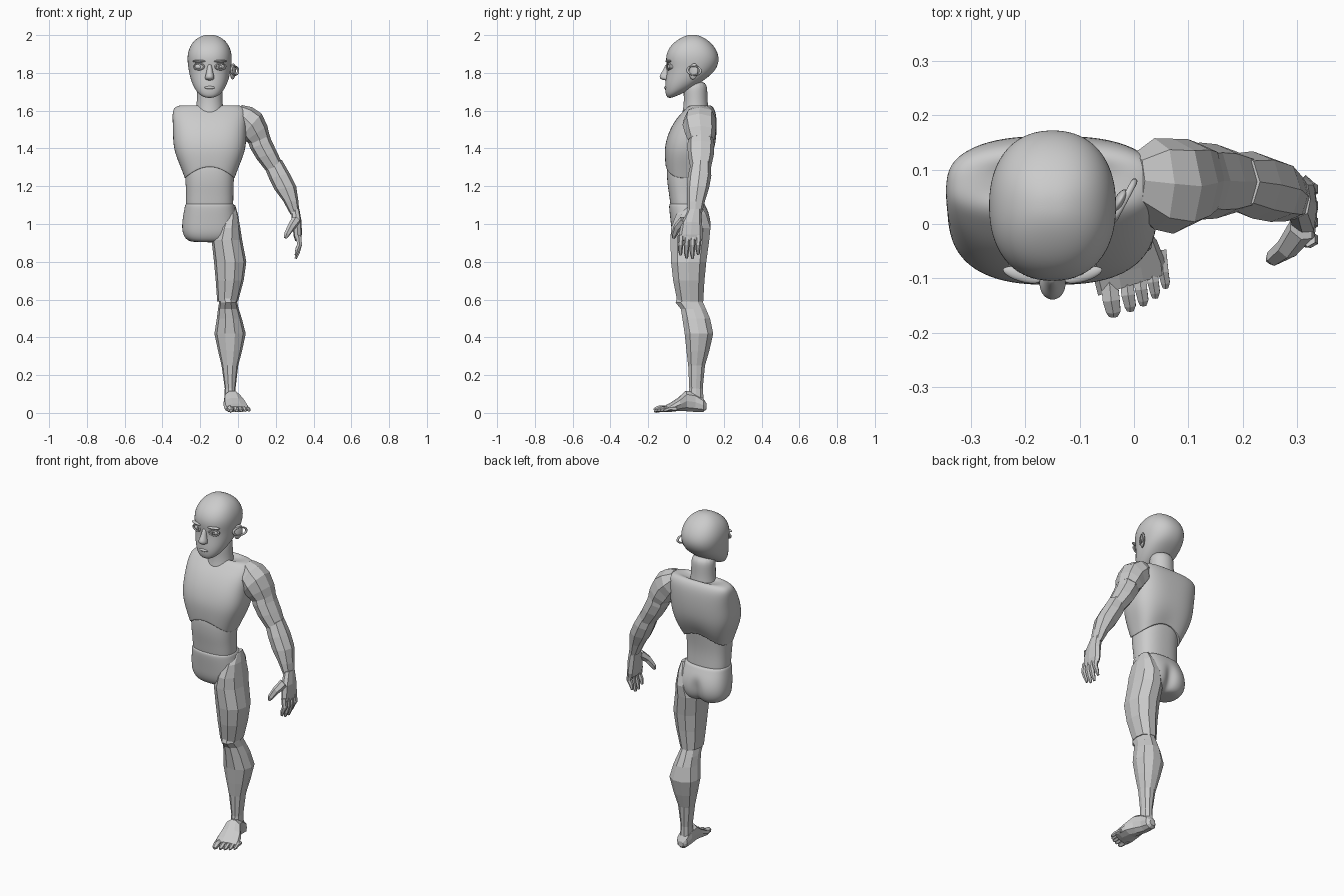
import bpy, bmesh, math
from mathutils import Vector

MID = -0.15  # centre line of head and torso
grey = bpy.data.materials.new("clay grey")
grey.diffuse_color = (0.6, 0.6, 0.6, 1)


def loft(name, rings, n=8, p=2.0, smooth=False, shape=None):
    """Skin (centre, u, v) rings into a closed body; p > 2 squares the section."""
    bm = bmesh.new()
    rows = []
    for c, u, v in rings:
        row = []
        for i in range(n):
            a = 2 * math.pi * i / n
            ca, sa = math.cos(a), math.sin(a)
            k = (abs(ca) ** p + abs(sa) ** p) ** (-1 / p)
            co = Vector(c) + Vector(u) * ca * k + Vector(v) * sa * k
            row.append(bm.verts.new(shape(co) if shape else co))
        rows.append(row)
    for r, s in zip(rows, rows[1:]):
        for i in range(n):
            j = (i + 1) % n
            bm.faces.new((r[i], r[j], s[j], s[i]))
    bm.faces.new(rows[0])
    bm.faces.new(rows[-1])
    bmesh.ops.recalc_face_normals(bm, faces=bm.faces)
    for f in bm.faces:
        f.smooth = smooth
    me = bpy.data.meshes.new(name)
    bm.to_mesh(me)
    bm.free()
    me.materials.append(grey)
    ob = bpy.data.objects.new(name, me)
    bpy.context.collection.objects.link(ob)
    if smooth:
        ob.modifiers.new("round", 'SUBSURF').levels = 2
        ob.modifiers["round"].render_levels = 2
    return ob


def level(z, x0, x1, y0, y1, tilt=0):
    """Horizontal ring from its x and y limits; tilt lifts the back edge."""
    return (((x0 + x1) / 2, (y0 + y1) / 2, z), ((x1 - x0) / 2, 0, 0), (0, (y1 - y0) / 2, tilt))


def body(z, half, y0, y1, tilt=0):
    return level(z, MID - half, MID + half, y0, y1, tilt)


def slant(ox, oz, ix, iz, y0, y1):
    """Arm ring between an outer and an inner point."""
    return (((ox + ix) / 2, (y0 + y1) / 2, (oz + iz) / 2),
            ((ox - ix) / 2, 0, (oz - iz) / 2), (0, (y1 - y0) / 2, 0))


def upright(y, x0, x1, z0, z1, skew=0):
    """Foot ring facing forward; skew moves the outer side back."""
    return (((x0 + x1) / 2, y, (z0 + z1) / 2), ((x1 - x0) / 2, skew, 0), (0, 0, (z1 - z0) / 2))


def digit(name, pts, radii):
    """Six sided finger or toe along a path."""
    pts = [Vector(q) for q in pts]
    rings = []
    for i, q in enumerate(pts):
        d = (pts[min(i + 1, len(pts) - 1)] - pts[max(i - 1, 0)]).normalized()
        u = d.cross(Vector((1, 0, 0))).normalized()
        rings.append((q, u * radii[i], d.cross(u) * radii[i]))
    return loft(name, rings, 6)


def finish(name, scale=None):
    ob = bpy.context.object
    ob.name = name
    if scale:
        ob.scale = scale
    ob.data.materials.append(grey)
    for f in ob.data.polygons:
        f.use_smooth = True
    return ob


def ball(name, loc, scale, rot=(0, 0, 0)):
    bpy.ops.mesh.primitive_uv_sphere_add(segments=20, ring_count=12, radius=1, location=loc, rotation=rot)
    return finish(name, scale)


def rim(name, loc, major, minor, scale, rot):
    bpy.ops.mesh.primitive_torus_add(major_segments=24, minor_segments=8, major_radius=major,
                                     minor_radius=minor, location=loc, rotation=rot)
    return finish(name, scale)


# head and neck
loft("head", [body(*r) for r in (
    (1.678, .022, -.078, -.02, .012), (1.693, .056, -.1, .03, .025), (1.72, .08, -.11, .08, .03),
    (1.755, .097, -.112, .12, .025), (1.79, .107, -.106, .148, .015), (1.83, .114, -.1, .167, .005),
    (1.87, .119, -.108, .176), (1.91, .116, -.102, .168), (1.95, .1, -.078, .143),
    (1.98, .073, -.038, .108), (1.998, .038, .0, .07), (2.002, .012, .025, .045))], 24, 2.3, True)
loft("neck", [body(*r) for r in (
    (1.56, .085, -.03, .13), (1.6, .075, -.018, .122), (1.65, .069, -.012, .115),
    (1.7, .069, -.015, .115), (1.76, .066, -.01, .11))], 16, 2, True)

# face
loft("nose", [body(*r) for r in (
    (1.85, .012, -.108, -.08), (1.81, .016, -.124, -.08), (1.782, .026, -.146, -.08),
    (1.766, .026, -.136, -.08), (1.76, .012, -.115, -.08))], 10, 2, True)
ball("lips", (MID, -.104, 1.722), (.028, .012, .009))
for side, s in (("right", -1), ("left", 1)):
    x = MID + s * .057
    turn = (math.radians(90), 0, s * math.radians(18))
    rim(side + "_eyelids", (x, -.092, 1.833), .028, .005, (1, .6, 1), turn)
    ball(side + "_eyeball", (x, -.074, 1.833), (.024, .024 if s > 0 else .02, .017))
    ball(side + "_brow", (x, -.094, 1.862), (.036, .012, .007), (0, 0, s * .3))
rim("left_iris", (-.093, -.097, 1.833), .008, .002, None, (math.radians(90), 0, .3))

# single ear
tilt = (math.radians(-8), 0, math.radians(-28))
ball("ear", (-.027, .04, 1.808), (.011, .026, .043), tilt)
rim("ear_rim", (-.018, .043, 1.812), .034, .006, (1.15, .7, 1),
    (math.radians(90), math.radians(5), math.radians(62)))


# torso, with the ribcage edge arched over the belly
def arch(co):
    w = max(0, min(1, (1.42 - co.z) / .17))
    co.z += .065 * w * max(0, 1 - ((co.x - MID) / .135) ** 2)
    return co


loft("chest", [body(*r) for r in (
    (1.245, .118, -.09, .09), (1.235, .131, -.106, .102), (1.245, .133, -.108, .105),
    (1.31, .157, -.112, .13), (1.38, .186, -.113, .148), (1.44, .194, -.106, .158),
    (1.5, .194, -.086, .163), (1.56, .197, -.05, .162), (1.6, .196, -.012, .155),
    (1.625, .18, .012, .14), (1.632, .13, .035, .12), (1.61, .06, .04, .1))], 28, 2.9, True, arch)
loft("abdomen", [body(*r) for r in (
    (1.06, .12, -.075, .085), (1.1, .126, -.083, .085), (1.16, .125, -.09, .082),
    (1.22, .128, -.1, .084), (1.3, .131, -.103, .095), (1.34, .12, -.09, .1))], 24, 2.6, True)


# pelvis with a cleft at the back
def cleft(co):
    if co.y > .05 and co.z < 1.04:
        co.y -= .03 * max(0, 1 - abs(co.x - MID) / .04)
    return co


loft("pelvis", [body(*r) for r in (
    (.903, .08, -.03, .08), (.912, .122, -.055, .112), (.95, .145, -.074, .134),
    (1.0, .147, -.08, .139), (1.05, .14, -.086, .126), (1.09, .132, -.09, .106),
    (1.108, .129, -.088, .098), (1.108, .11, -.075, .085))], 28, 2.6, True, cleft)

# leg
loft("thigh", [level(*r) for r in (
    (1.1, -.045, -.015, .01, .08), (1.05, -.075, .0, -.055, .11), (.98, -.115, .012, -.082, .132),
    (.915, -.14, .022, -.085, .126), (.8, -.127, .044, -.082, .11), (.7, -.118, .03, -.07, .1),
    (.59, -.11, .0, -.048, .093))], 10, 2.4)
loft("lower_leg", [level(*r) for r in (
    (.61, -.1, -.008, -.05, .085), (.585, -.1, -.004, -.058, .093), (.55, -.106, .004, -.03, .108),
    (.5, -.112, .02, -.022, .13), (.42, -.125, .041, -.01, .147), (.33, -.106, .022, 0, .126),
    (.25, -.087, .001, .01, .102), (.13, -.07, -.013, .016, .09), (.07, -.072, -.01, .005, .095))], 10, 2.2)
loft("foot", [upright(*r) for r in (
    (.108, -.058, -.022, .018, .05), (.092, -.073, -.006, .005, .078), (.05, -.076, -.002, .004, .11),
    (.0, -.075, .015, .008, .118, .005), (-.04, -.077, .042, .01, .08, .01),
    (-.085, -.074, .058, .005, .05, .015), (-.112, -.066, .06, .004, .034, .02))], 10, 2.6)
for i, (x, tip, r) in enumerate(((-.046, -.17, .018), (-.015, -.16, .014), (.009, -.15, .013),
                                 (.031, -.136, .012), (.05, -.118, .011))):
    digit(f"toe_{i + 1}", [(x, tip + .07, .022), (x + .004, tip + .03, .022),
                           (x + .008, tip + .01, .015), (x + .008, tip, .012)], [r, r, r * .85, r * .5])

# arm
loft("shoulder", [slant(*r) for r in (
    (.02, 1.63, -.02, 1.56, .03, .13), (.075, 1.618, .0, 1.5, -.01, .158),
    (.125, 1.585, .02, 1.465, -.018, .157), (.155, 1.52, .04, 1.44, -.005, .157),
    (.167, 1.47, .065, 1.42, .01, .15))], 8, 2.4)
loft("upper_arm", [slant(*r) for r in (
    (.15, 1.52, .045, 1.46, .015, .145), (.178, 1.44, .065, 1.4, .008, .15),
    (.205, 1.385, .098, 1.345, .01, .147), (.235, 1.32, .145, 1.285, .022, .133),
    (.24, 1.29, .165, 1.26, .03, .125))], 8, 2.3)
loft("forearm", [slant(*r) for r in (
    (.232, 1.34, .14, 1.3, .025, .13), (.272, 1.27, .165, 1.24, .01, .134),
    (.308, 1.2, .195, 1.18, .004, .122), (.32, 1.12, .24, 1.12, .005, .1),
    (.325, 1.05, .278, 1.05, .01, .083))], 8, 2.3)

# hand
loft("palm", [slant(*r) for r in (
    (.325, 1.08, .28, 1.075, .012, .08), (.337, 1.01, .287, 1.0, -.025, .085),
    (.338, .945, .295, .935, -.038, .09), (.333, .915, .303, .91, -.034, .084))], 8, 2.6)
for i, (y, tip) in enumerate(((-.026, .835), (.006, .818), (.037, .817), (.067, .838))):
    digit(f"finger_{i + 1}", [(.32, y, .94), (.326, y - .003, .89), (.315, y - .004, tip + .03),
                              (.306, y - .002, tip)], [.016, .015, .013, .007])
digit("thumb", [(.308, -.01, 1.02), (.282, -.045, .985), (.258, -.062, .945), (.25, -.066, .925)],
      [.026, .021, .016, .008])
